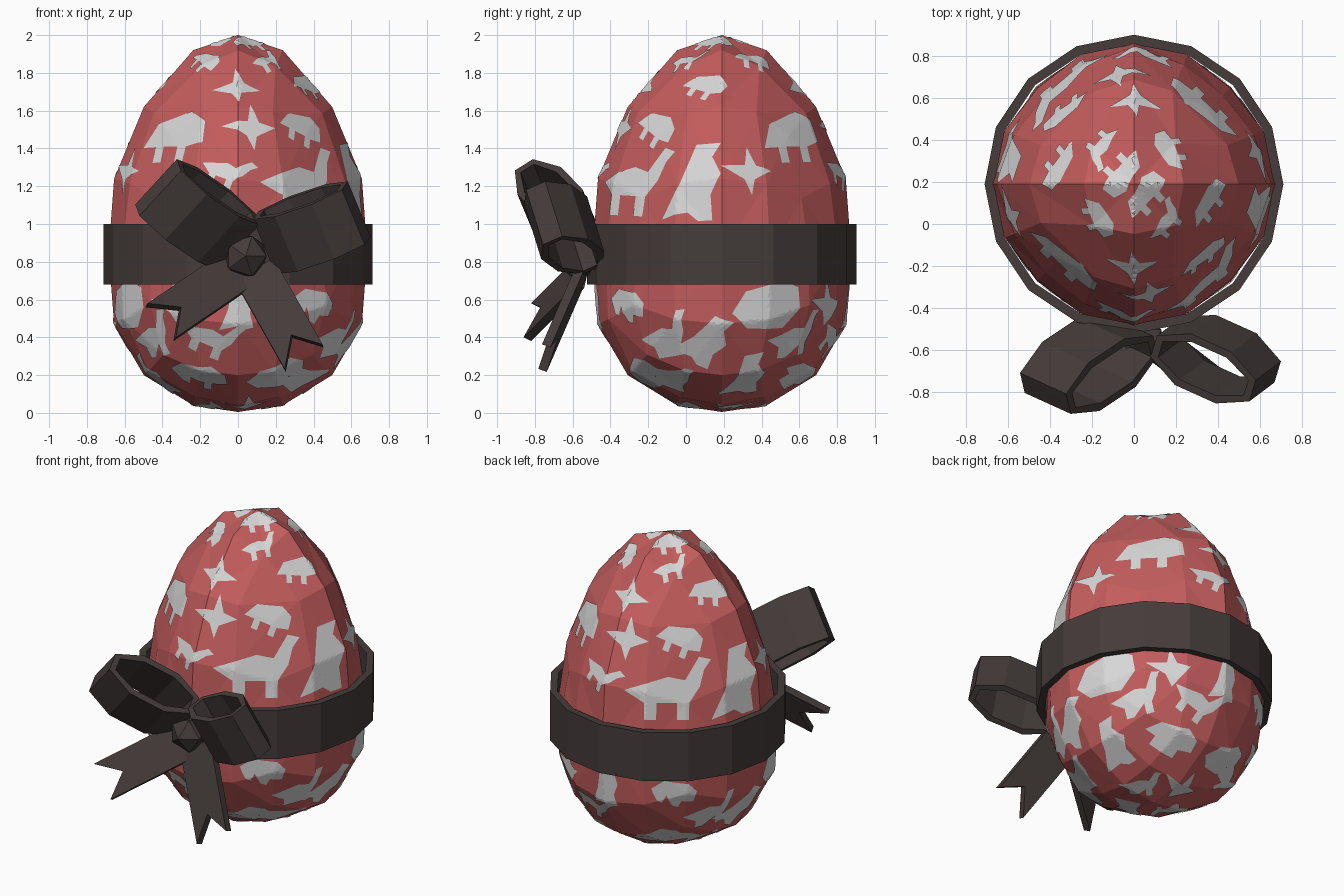
import bpy, bmesh, math
from mathutils import Vector, Matrix
from mathutils.bvhtree import BVHTree

if "Cube" in bpy.data.objects:
    bpy.data.objects.remove(bpy.data.objects["Cube"])

AXIS = Vector((0, 0.19, 0))          # vertical axis of the egg


def material(name, rgb):
    m = bpy.data.materials.new(name)
    m.diffuse_color = (*rgb, 1)
    m.use_nodes = True
    m.node_tree.nodes["Principled BSDF"].inputs["Base Color"].default_value = m.diffuse_color
    return m


RED = material("soft red", (0.55, 0.108, 0.108))
PALE = material("pale grey", (0.68, 0.68, 0.68))
RIBBON = material("dark brown ribbon", (0.058, 0.045, 0.043))


def finish(bm, name, mat, fix_normals=True):
    if fix_normals:
        bmesh.ops.recalc_face_normals(bm, faces=bm.faces)
    me = bpy.data.meshes.new(name)
    bm.to_mesh(me)
    me.materials.append(mat)
    ob = bpy.data.objects.new(name, me)
    bpy.context.collection.objects.link(ob)
    return ob


# Egg: cube-based sphere reshaped by egg heights at five sphere heights per half
STEPS = [0, .383, .707, .924, 1]
TOP, BOTTOM = [.85, 1.24, 1.62, 1.92, 2], [.85, .47, .2, .04, .005]
RADII = [.685, .71, .705, .62, .6]


def egg_point(d):
    h, heights = min(abs(d.z), 1), TOP if d.z > 0 else BOTTOM
    i = max(k for k in range(4) if STEPS[k] <= h + 1e-5)
    t = (h - STEPS[i]) / (STEPS[i + 1] - STEPS[i])
    r = RADII[i] + (RADII[i + 1] - RADII[i]) * t
    # the upper half is pulled in on its diagonals
    squeeze = .03 + .11 * min(1, max(0, d.z + .1) / .5)
    r *= 1 - squeeze * math.sin(2 * math.atan2(d.y, d.x)) ** 2
    return AXIS + Vector((d.x * r, d.y * r, heights[i] + (heights[i + 1] - heights[i]) * t))


egg = bmesh.new()
bmesh.ops.create_cube(egg, size=2)
bmesh.ops.subdivide_edges(egg, edges=egg.edges[:], cuts=3, use_grid_fill=True)
for v in egg.verts:
    v.co = egg_point(Vector([math.tan(c * math.pi / 4) for c in v.co]).normalized())
bmesh.ops.recalc_face_normals(egg, faces=egg.faces)
bmesh.ops.triangulate(egg, faces=egg.faces[:])
egg.faces.ensure_lookup_table()
surface = BVHTree.FromBMesh(egg)
finish(egg, "egg", RED)

# Dinosaur silhouettes, about one unit long, facing right
LEGS = [(x + dx, y) for x in (.18, -.2) for dx, y in ((.07, -.1), (.07, -.3), (-.07, -.3), (-.07, -.1))]
LONGNECK = [(-.5, .05), (0, .2), (.2, .16), (.36, .43), (.5, .4), (.42, .28), (.37, .08)] + LEGS
HORNED = [(-.5, -.1), (-.32, .2), (-.05, .28), (.2, .36), (.46, .24), (.5, -.03)] + LEGS
BIPED = [(-.45, -.44), (-.2, -.05), (-.02, .44), (.3, .45), (.2, .27), (.33, .04),
         (.2, -.2), (.22, -.5), (.03, -.5), (-.1, -.4)]
FLYER = [(-.5, .2), (-.02, .16), (.1, .5), (.2, .12), (.5, 0), (.1, -.15), (0, -.42), (-.1, -.12)]

# Rows of the pattern: height, size, then silhouettes and angles from the front
ROWS = [
    (1.95, .24, [HORNED], [45]),
    (1.86, .22, [LONGNECK, HORNED], [40, 132]),
    (1.72, .25, [FLYER, HORNED], [-2, 75]),
    (1.50, .28, [FLYER, HORNED], [7, 43]),
    (1.45, .42, [HORNED], [137]),
    (1.24, .43, [BIPED], [77]),
    (1.20, .52, [LONGNECK], [35]),
    (1.27, .28, [FLYER, LONGNECK], [103, 173]),
    (.57, .27, [BIPED, HORNED, FLYER], [0, 38, 148]),
    (.56, .39, [HORNED], [112]),
    (.39, .33, [LONGNECK, BIPED, LONGNECK, LONGNECK], [60, 82, 130, 165]),
    (.19, .32, [HORNED, LONGNECK, BIPED, HORNED], [26, 50, 106, 152]),
    (.04, .27, [FLYER, LONGNECK], [10, 110]),
]


def stamp(bm, shape, angle, z, size, tilt):
    """Lay one silhouette on the egg as a thin finely divided skin."""
    a, t = math.radians(angle), math.radians(tilt)
    out = Vector((math.sin(a), -math.cos(a), 0))
    hit, n, _, _ = surface.ray_cast(AXIS + Vector((0, 0, z)) + out * 2, -out)
    n = (n + (hit - AXIS - Vector((0, 0, .9))).normalized()).normalized()
    right = Vector((math.cos(a), math.sin(a), 0))
    up = n.cross(right).normalized()
    part = bmesh.new()
    pts = []
    for u, v in shape:
        x, y = u * math.cos(t) - v * math.sin(t), u * math.sin(t) + v * math.cos(t)
        pts.append(part.verts.new(hit + (right * x + up * y) * size))
    part.faces.new(pts)
    bmesh.ops.triangulate(part, faces=part.faces[:])
    for _ in range(6):
        long_edges = [e for e in part.edges if e.calc_length() > 0.03]
        if not long_edges:
            break
        bmesh.ops.subdivide_edges(part, edges=long_edges, cuts=1)
        bmesh.ops.triangulate(part, faces=part.faces[:])
    copies = {}
    for v in part.verts:
        p, m, _, _ = surface.ray_cast(v.co + n * 0.4, -n)
        if p is not None:
            copies[v] = bm.verts.new(p + (m + n).normalized() * 0.005)
    for f in part.faces:
        if all(v in copies for v in f.verts):
            new = bm.faces.new([copies[v] for v in f.verts])
            new.normal_update()
            if new.normal.dot(n) < 0:
                new.normal_flip()
    part.free()


# The pattern repeats after half a turn
dinos = bmesh.new()
for z, size, shapes, angles in ROWS:
    for i, (shape, angle) in enumerate(zip(shapes, angles)):
        for half in (0, 180):
            tilt = 0 if len(shapes) == 1 else (10, -25)[i % 2]
            stamp(dinos, shape, angle + half, z, size, tilt)
finish(dinos, "dinosaur_pattern", PALE, fix_normals=False)


def hoop(name, centre, long, side, width, sides, phase, wall):
    """Hollow ribbon ring: half-axes long and side, extruded along width."""
    c, l, s, w = (Vector(v) for v in (centre, long, side, width))
    bm = bmesh.new()
    rows = []
    for inset, k in ((0, -.5), (0, .5), (wall, .5), (wall, -.5)):
        ll, ss = l * (1 - inset / l.length), s * (1 - inset / s.length)
        rows.append([bm.verts.new(c + w * k + ll * math.cos(a) + ss * math.sin(a))
                     for a in ((i + phase) * math.tau / sides for i in range(sides))])
    for r in range(4):
        p, q = rows[r], rows[(r + 1) % 4]
        for i in range(sides):
            j = (i + 1) % sides
            bm.faces.new((p[i], p[j], q[j], q[i]))
    finish(bm, name, RIBBON)


# Ribbon band around the egg
hoop("ribbon_band", AXIS + Vector((0, 0, .84)), (.713, 0, 0), (0, .713, 0), (0, 0, .32), 16, 0, .045)


# Bow loops
def bow_loop(name, centre, long, width):
    l, w = Vector(long), Vector(width)
    hoop(name, centre, l, l.cross(w).normalized() * .15, w, 8, .5, .04)


bow_loop("left_bow_loop", (-.215, -.67, 1.05), (-.225, -.15, .155), (.22, -.1, .24))
bow_loop("right_bow_loop", (.39, -.645, .98), (.255, -.115, .085), (-.12, -.09, .29))

# Knot: one point faces forward
knot = bmesh.new()
bmesh.ops.create_icosphere(knot, subdivisions=1, radius=.125,
                           matrix=Matrix.Translation((.04, -.56, .83)) @ Matrix.Rotation(math.pi / 2, 4, 'X'))
finish(knot, "bow_knot", RIBBON)


# Notched ribbon tails: start, direction to the end, and half width
def tail(name, start, run, half):
    s, r, h = Vector(start), Vector(run), Vector(half)
    n = r.cross(h).normalized() * .024
    outline = [s + h, s - h, s + r - h, s + r * .75, s + r + h]
    bm = bmesh.new()
    back, front = ([bm.verts.new(p + n * k) for p in outline] for k in (-1, 1))
    bm.faces.new(back)
    bm.faces.new(front)
    for i in range(5):
        j = (i + 1) % 5
        bm.faces.new((back[i], back[j], front[j], front[i]))
    finish(bm, name, RIBBON)


tail("left_bow_tail", (0, -.54, .76), (-.41, -.28, -.28), (-.075, .02, .09))
tail("right_bow_tail", (.09, -.55, .75), (.26, -.2, -.46), (.1, .01, .065))
